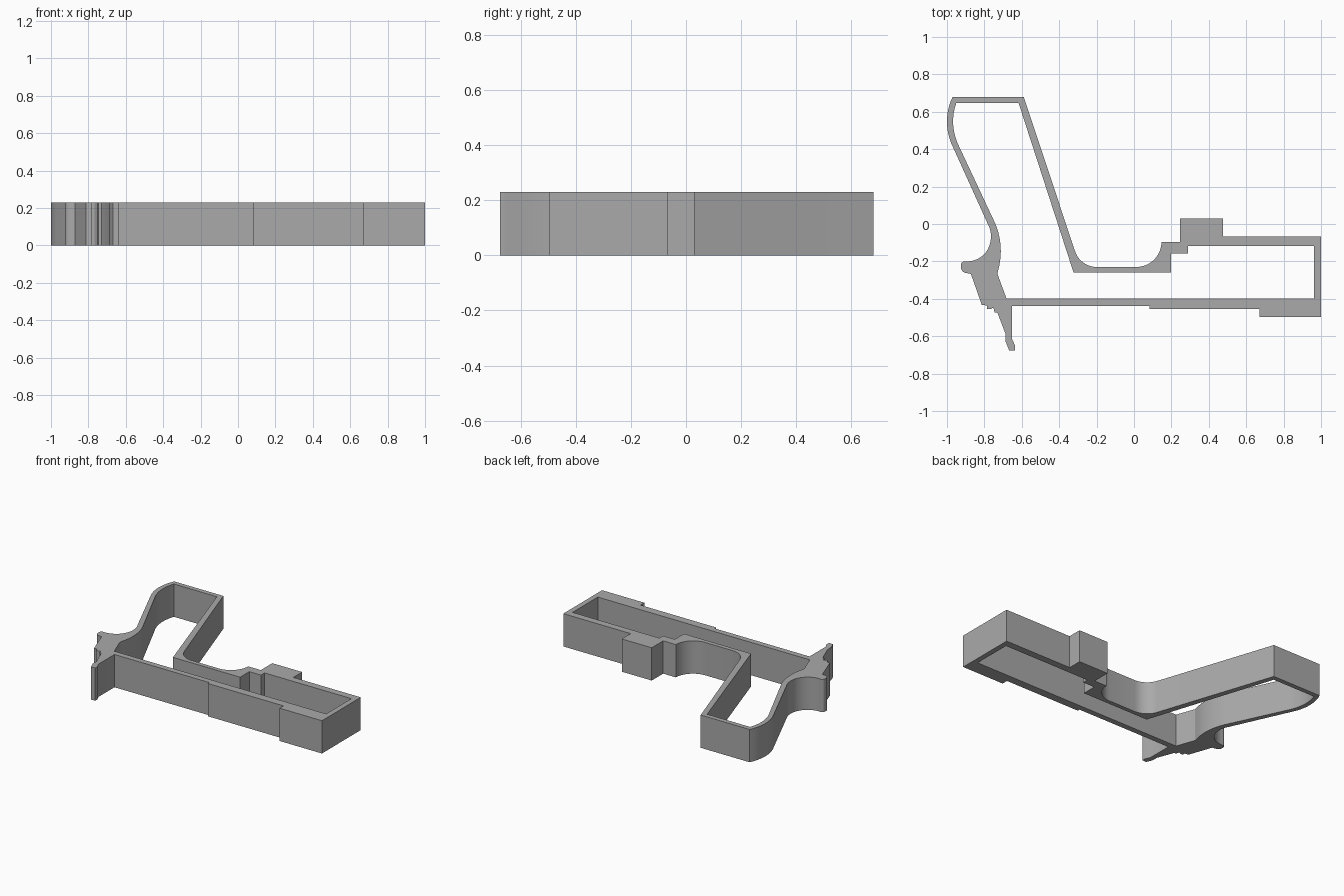
import bpy
import bmesh
import math
from mathutils import Vector

if "Cube" in bpy.data.objects:
    bpy.data.objects.remove(bpy.data.objects["Cube"])

HEIGHT = 0.23


def arc(a, m, b, n=10):
    """Points on the circle through a, m and b, from a to b."""
    a, m, b = Vector(a), Vector(m), Vector(b)
    d = 2 * (a.x * (m.y - b.y) + m.x * (b.y - a.y) + b.x * (a.y - m.y))
    aa, mm, bb = a.dot(a), m.dot(m), b.dot(b)
    c = Vector(((aa * (m.y - b.y) + mm * (b.y - a.y) + bb * (a.y - m.y)) / d,
                (aa * (b.x - m.x) + mm * (a.x - b.x) + bb * (m.x - a.x)) / d))
    ang = [math.atan2((p - c).y, (p - c).x) for p in (a, b)]
    sweep = ang[1] - ang[0]
    ccw = (m - a).cross(b - m) > 0
    if ccw and sweep < 0:
        sweep += 2 * math.pi
    if not ccw and sweep > 0:
        sweep -= 2 * math.pi
    r = (a - c).length
    return [(c.x + r * math.cos(ang[0] + sweep * i / n),
             c.y + r * math.sin(ang[0] + sweep * i / n)) for i in range(n + 1)]


# Outer outline, clockwise from the top of the grip
outer = [(-0.59, 0.68)]
outer += arc((-0.315, -0.146), (-0.273, -0.205), (-0.20, -0.23))    # guard, grip side
outer += arc((0.013, -0.23), (0.107, -0.191), (0.147, -0.097))      # guard, front side
outer += [(0.245, -0.097), (0.245, 0.03), (0.477, 0.03), (0.477, -0.068),
          (1.0, -0.068), (1.0, -0.498), (0.672, -0.498), (0.672, -0.455),
          (0.084, -0.455), (0.084, -0.438), (-0.652, -0.438)]
# Rear sight prong and small notches
outer += [(-0.652, -0.615), (-0.636, -0.65), (-0.636, -0.675), (-0.668, -0.675),
          (-0.686, -0.63), (-0.686, -0.59), (-0.731, -0.472), (-0.745, -0.472),
          (-0.752, -0.447), (-0.766, -0.455), (-0.785, -0.455), (-0.787, -0.436),
          (-0.814, -0.432), (-0.872, -0.267)]
# Rear spur and web of the grip
outer += arc((-0.895, -0.262), (-0.918, -0.252), (-0.925, -0.232), 4)
outer += arc((-0.925, -0.215), (-0.917, -0.203), (-0.90, -0.20), 4)
outer += arc((-0.885, -0.20), (-0.80, -0.16), (-0.766, -0.085))
outer += arc((-0.765, -0.07), (-0.768, -0.035), (-0.783, 0.003), 5)
# Back of the grip
outer += arc((-0.965, 0.405), (-1.0, 0.54), (-0.97, 0.68))

# Inner opening
inner = [(-0.617, 0.647), (-0.323, -0.26), (0.198, -0.26), (0.198, -0.158),
         (0.289, -0.158), (0.289, -0.118), (0.963, -0.118), (0.963, -0.398),
         (-0.682, -0.398), (-0.73, -0.267)]
inner += arc((-0.727, -0.25), (-0.713, -0.12), (-0.742, 0.003))
inner += arc((-0.94, 0.425), (-0.967, 0.535), (-0.95, 0.647))

# Fill between the two outlines and extrude upward
bm = bmesh.new()
edges = []
for loop in (outer, inner):
    verts = [bm.verts.new((x, y, 0)) for x, y in loop]
    edges += [bm.edges.new((v, verts[(i + 1) % len(verts)]))
              for i, v in enumerate(verts)]
bmesh.ops.triangle_fill(bm, edges=edges, use_beauty=True, use_dissolve=False)
top = bmesh.ops.extrude_face_region(bm, geom=bm.faces[:], use_keep_orig=True)
for v in top["geom"]:
    if isinstance(v, bmesh.types.BMVert):
        v.co.z = HEIGHT
bmesh.ops.recalc_face_normals(bm, faces=bm.faces[:])
mesh = bpy.data.meshes.new("outline_frame")
bm.to_mesh(mesh)
bm.free()

frame = bpy.data.objects.new("outline_frame", mesh)
bpy.context.collection.objects.link(frame)
grey = bpy.data.materials.new("plain grey")
grey.diffuse_color = (0.40, 0.40, 0.40, 1)
grey.use_nodes = True
grey.node_tree.nodes["Principled BSDF"].inputs["Base Color"].default_value = grey.diffuse_color
mesh.materials.append(grey)

# Smooth the rounded walls, keep the rims sharp
bpy.context.view_layer.objects.active = frame
frame.select_set(True)
bpy.ops.object.shade_smooth_by_angle(angle=math.radians(25))
